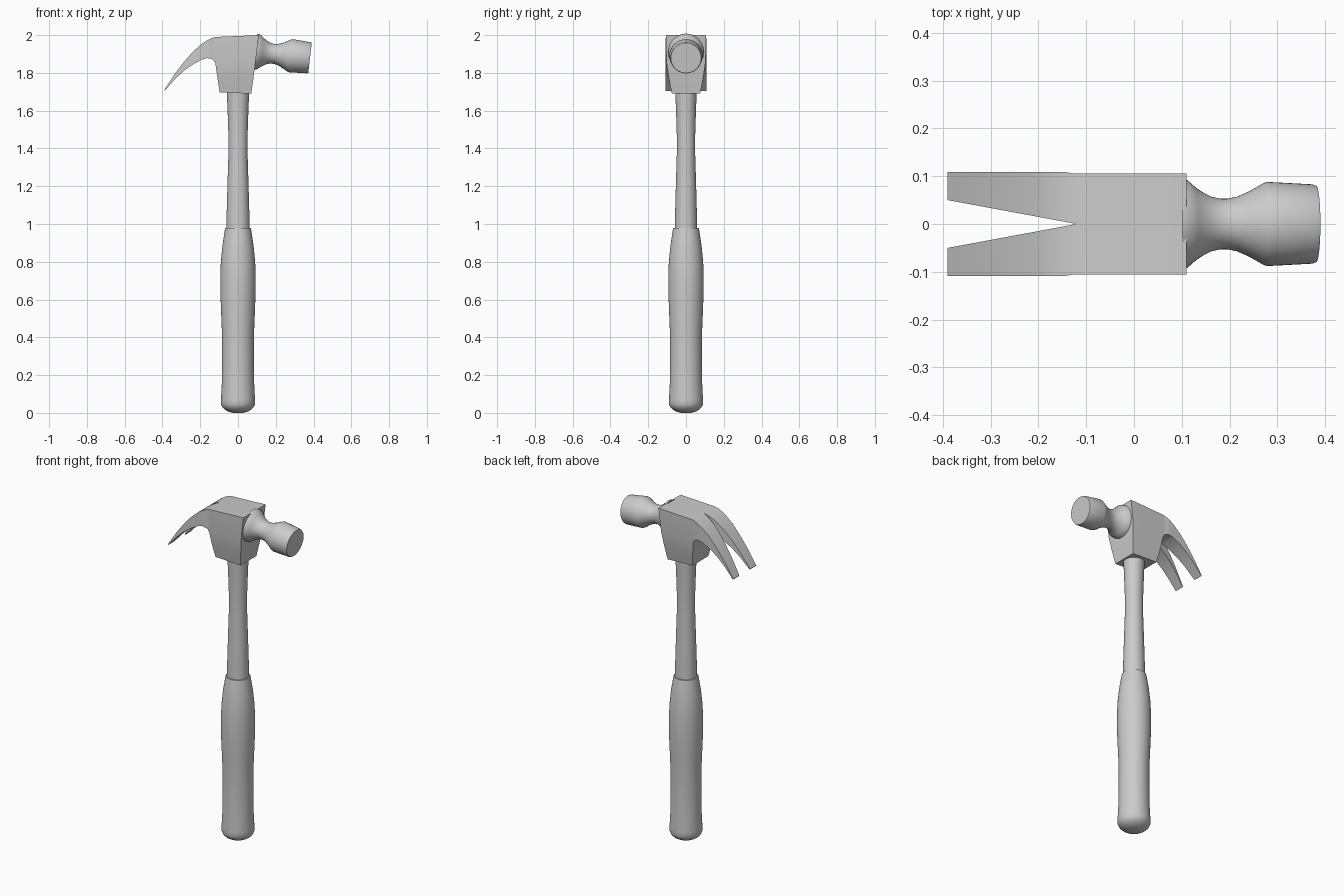
import bpy, bmesh, math

if "Cube" in bpy.data.objects:
    bpy.data.objects.remove(bpy.data.objects["Cube"])


def finish(name, bm):
    bmesh.ops.recalc_face_normals(bm, faces=bm.faces)
    mesh = bpy.data.meshes.new(name)
    bm.to_mesh(mesh)
    bm.free()
    ob = bpy.data.objects.new(name, mesh)
    bpy.context.collection.objects.link(ob)
    bpy.ops.object.select_all(action='DESELECT')
    ob.select_set(True)
    bpy.context.view_layer.objects.active = ob
    bpy.ops.object.shade_smooth_by_angle(angle=math.radians(32))
    return ob


def lathe(name, profile, n=48):
    """Closed turned solid from (radius, z) pairs around local z."""
    bm = bmesh.new()
    rings = [[bm.verts.new((r * math.cos(2 * math.pi * i / n),
                            r * math.sin(2 * math.pi * i / n), z))
              for i in range(n)] for r, z in profile]
    for a, b in zip(rings, rings[1:]):
        for i in range(n):
            j = (i + 1) % n
            bm.faces.new((a[i], a[j], b[j], b[i]))
    bm.faces.new(rings[0][::-1])
    bm.faces.new(rings[-1])
    return finish(name, bm)


# Rubber grip with domed butt
lathe("grip", [(.025, 0), (.05, .006), (.07, .017), (.083, .03), (.09, .046), (.09, .07),
               (.086, .15), (.084, .28), (.084, .4), (.088, .5), (.092, .6), (.0935, .7),
               (.091, .8), (.082, .89), (.071, .96), (.067, .98)])

# Shaft
shaft = lathe("shaft", [(.062, .96), (.06, 1.06), (.056, 1.2), (.051, 1.36),
                        (.051, 1.48), (.055, 1.6), (.06, 1.72)])
shaft.scale.y = .96

# Striking neck and face, tilted slightly downward
neck = lathe("striking_face", [(.096, -.02), (.092, .0), (.078, .016), (.066, .034), (.057, .052),
                               (.053, .07), (.053, .085), (.057, .105), (.068, .13),
                               (.086, .162), (.088, .17), (.083, .264), (.08, .272)])
neck.location = (.111, 0, 1.91)
neck.rotation_euler.y = math.radians(96.5)

# Head half: claw prong sections (x, top z, bottom z), then block rows
claw = [(-.39, 1.71, 1.703), (-.335, 1.794, 1.765), (-.285, 1.86, 1.812), (-.235, 1.916, 1.847),
        (-.19, 1.955, 1.871), (-.165, 1.971, 1.878), (-.145, 1.981, 1.876),
        (-.13, 1.987, 1.868), (-.12, 1.99, 1.852)]
block = [(-.12, 1.99, .11, 2.0, .106), (-.12, 1.852, .093, 1.86, .104),
         (-.108, 1.767, .082, 1.775, .091), (-.097, 1.697, .07, 1.69, .075)]
bm = bmesh.new()


def loft(sections, skip_left_first=False):
    rows = [[bm.verts.new(co) for co in s] for s in sections]
    for k, (a, b) in enumerate(zip(rows, rows[1:])):
        for i in range(4):
            j = (i + 1) % 4
            quad = (a[i], a[j], b[j], b[i])
            on_centre = all(v.co.y < 1e-6 for v in quad)
            if not on_centre and not (skip_left_first and k == 0 and i == 0):
                bm.faces.new(quad)
    return rows


prong = []
for x, zt, zb in claw:
    slit = max(0, (-.12 - x) * .05 / .27)
    out = .109 if x < -.13 else .106
    prong.append([(x, out, zt), (x, slit, zt), (x, slit, zb), (x, out if x < -.13 else .104, zb)])
bm.faces.new(loft(prong)[0])
rows = loft([[(xl, y, zl), (xl, 0, zl), (xr, 0, zr), (xr, y, zr)]
             for xl, zl, xr, zr, y in block], True)
bm.faces.new(rows[0])
bm.faces.new(rows[-1])
# Mirror the half across y and weld
dup = bmesh.ops.duplicate(bm, geom=bm.verts[:] + bm.edges[:] + bm.faces[:])
for v in dup["geom"]:
    if isinstance(v, bmesh.types.BMVert):
        v.co.y *= -1
bmesh.ops.remove_doubles(bm, verts=bm.verts, dist=1e-5)
head = finish("claw_head", bm)
